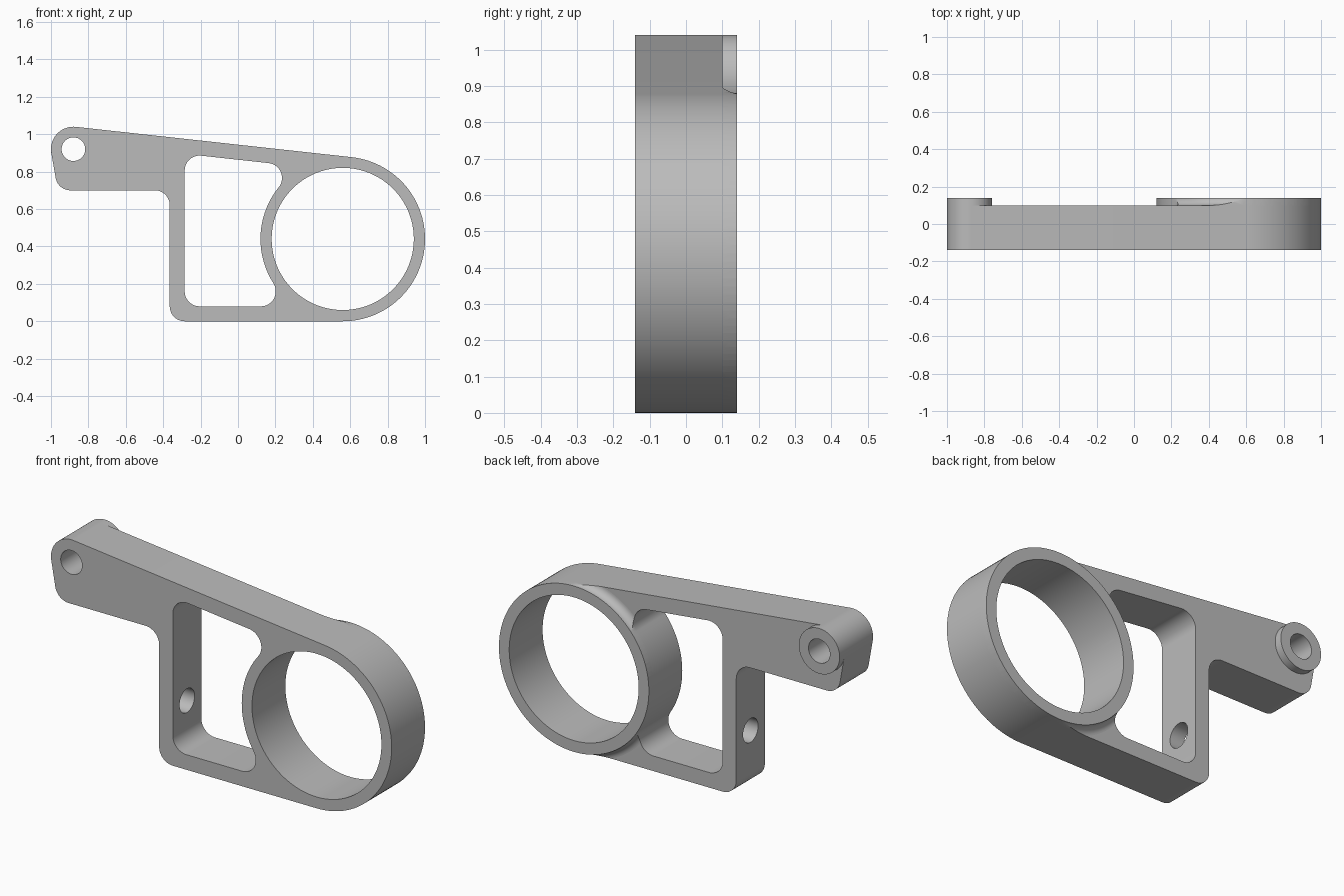
import bpy, bmesh
from math import radians, degrees, sin, cos, tan, asin, atan2, hypot
from mathutils import Matrix, Vector

if "Cube" in bpy.data.objects:
    bpy.data.objects.remove(bpy.data.objects["Cube"])

# Main dimensions
FRONT, PLATE_BACK, BACK = -0.14, 0.10, 0.14
RING, RING_R, BORE_R = (0.56, 0.44), 0.44, 0.38
BOSS, BOSS_R, HOLE_R = (-0.88, 0.92), 0.12, 0.063
WALL, FILLET = 0.08, 0.08

gray = bpy.data.materials.new("plain gray")
gray.use_nodes = True
gray.diffuse_color = (0.5, 0.5, 0.5, 1)
gray.node_tree.nodes["Principled BSDF"].inputs["Base Color"].default_value = (0.5, 0.5, 0.5, 1)


def arc(center, r, a0, a1):
    steps = max(2, round(abs(a1 - a0) / 3))
    angles = [radians(a0 + (a1 - a0) * i / steps) for i in range(steps + 1)]
    return [(center[0] + r * cos(a), center[1] + r * sin(a)) for a in angles]


def circle(center, r):
    return arc(center, r, 0, 360)[:-1]


def finish(name, bm):
    bmesh.ops.recalc_face_normals(bm, faces=bm.faces)
    mesh = bpy.data.meshes.new(name)
    bm.to_mesh(mesh)
    bm.free()
    mesh.materials.append(gray)
    obj = bpy.data.objects.new(name, mesh)
    bpy.context.collection.objects.link(obj)
    return obj


def prism(name, points, y0, y1):
    bm = bmesh.new()
    face = bm.faces.new([bm.verts.new((x, y0, z)) for x, z in points])
    ext = bmesh.ops.extrude_face_region(bm, geom=[face])["geom"]
    moved = [v for v in ext if isinstance(v, bmesh.types.BMVert)]
    bmesh.ops.translate(bm, verts=moved, vec=(0, y1 - y0, 0))
    if face.is_valid and len(bm.faces) == len(points) + 1:
        bm.faces.new(face.verts)
    return finish(name, bm)


def carve(obj, cutters):
    # Apply each (operation, cutter) pair to the part
    for operation, cutter in cutters:
        cutter.hide_render = True
        mod = obj.modifiers.new(operation, 'BOOLEAN')
        mod.operation, mod.object, mod.solver = operation, cutter, 'EXACT'
    bpy.context.view_layer.update()
    result = obj.evaluated_get(bpy.context.evaluated_depsgraph_get())
    mesh = bpy.data.meshes.new_from_object(result)
    obj.modifiers.clear()
    obj.data = mesh


# Slope of the top edge, tangent to both the boss and the ring
dx, dz = RING[0] - BOSS[0], RING[1] - BOSS[1]
slope = -atan2(dz, dx) - asin((RING_R - BOSS_R) / hypot(dx, dz))
top = 90 - degrees(slope)

# Outer outline of the bracket
outline = (arc(RING, RING_R, -90, top)
           + arc(BOSS, BOSS_R, top, 190)
           + arc((-0.896, 0.78), FILLET, 190, 270)
           + arc((-0.445, 0.62), FILLET, 90, 0)
           + arc((-0.285, 0.08), FILLET, 180, 270))

# Window outline, running beside the ring
inset = WALL + FILLET
reach = RING_R + FILLET
blend = degrees(asin((RING_R - inset) / reach))
low, high = 180 + blend, 180 - blend - degrees(slope)


def beside_ring(a):
    return (RING[0] + reach * cos(radians(a)), RING[1] + reach * sin(radians(a)))


left = -0.205
left_top = RING[1] + (RING_R - inset) / cos(slope) + (RING[0] - left) * tan(slope)
opening = (arc(beside_ring(low), FILLET, -90, low - 180)
           + arc(RING, RING_R, low, high)[1:-1]
           + arc(beside_ring(high), FILLET, high - 180, top)
           + arc((left, left_top), FILLET, top, 180)
           + arc((left, inset), FILLET, 180, 270))

# Cutters
window = prism("window_cutter", opening, -0.3, 0.3)
bore = prism("bore_cutter", circle(RING, BORE_R), -0.3, 0.3)
pin_hole = prism("pin_hole_cutter", circle(BOSS, HOLE_R), -0.3, 0.3)
limit = prism("outline_cutter", outline, 0.0, 0.3)
bm = bmesh.new()
bmesh.ops.create_cone(bm, cap_ends=True, segments=64, radius1=HOLE_R, radius2=HOLE_R, depth=0.24,
                      matrix=Matrix.Translation((-0.325, -0.02, 0.30)) @ Matrix.Rotation(radians(90), 4, 'Y'))
side_hole = finish("side_hole_cutter", bm)

# Bracket plate with its openings
plate = prism("bracket_plate", outline, FRONT, PLATE_BACK)
carve(plate, [('DIFFERENCE', c) for c in (window, bore, pin_hole, side_hole)])

# Raised back rim of the ring with a concave fillet, revolved around the bore
step = BACK - PLATE_BACK
profile = [(BORE_R, PLATE_BACK), (BORE_R, BACK)]
profile += arc((RING_R + step, BACK), step, 180, 270)[::3]
bm = bmesh.new()
verts = [bm.verts.new((RING[0] + r, y, RING[1])) for r, y in profile]
edges = [bm.edges.new((verts[i - 1], verts[i])) for i in range(len(verts))]
bmesh.ops.spin(bm, geom=verts + edges, cent=(RING[0], 0, RING[1]), axis=(0, 1, 0),
               angle=radians(360), steps=120)
bmesh.ops.remove_doubles(bm, verts=bm.verts, dist=0.0001)
rim = finish("ring_back_rim", bm)
carve(rim, [('INTERSECT', limit), ('DIFFERENCE', window)])

# Raised boss around the pin hole
boss = prism("pin_boss", circle(BOSS, BOSS_R), PLATE_BACK, BACK)
carve(boss, [('DIFFERENCE', pin_hole)])

for cutter in (window, bore, pin_hole, limit, side_hole):
    bpy.data.objects.remove(cutter)

# Smooth curved walls, keep edges sharp
bpy.ops.object.select_all(action='DESELECT')
for part in (plate, rim, boss):
    part.select_set(True)
    bpy.context.view_layer.objects.active = part
bpy.ops.object.shade_smooth_by_angle(angle=radians(30))
